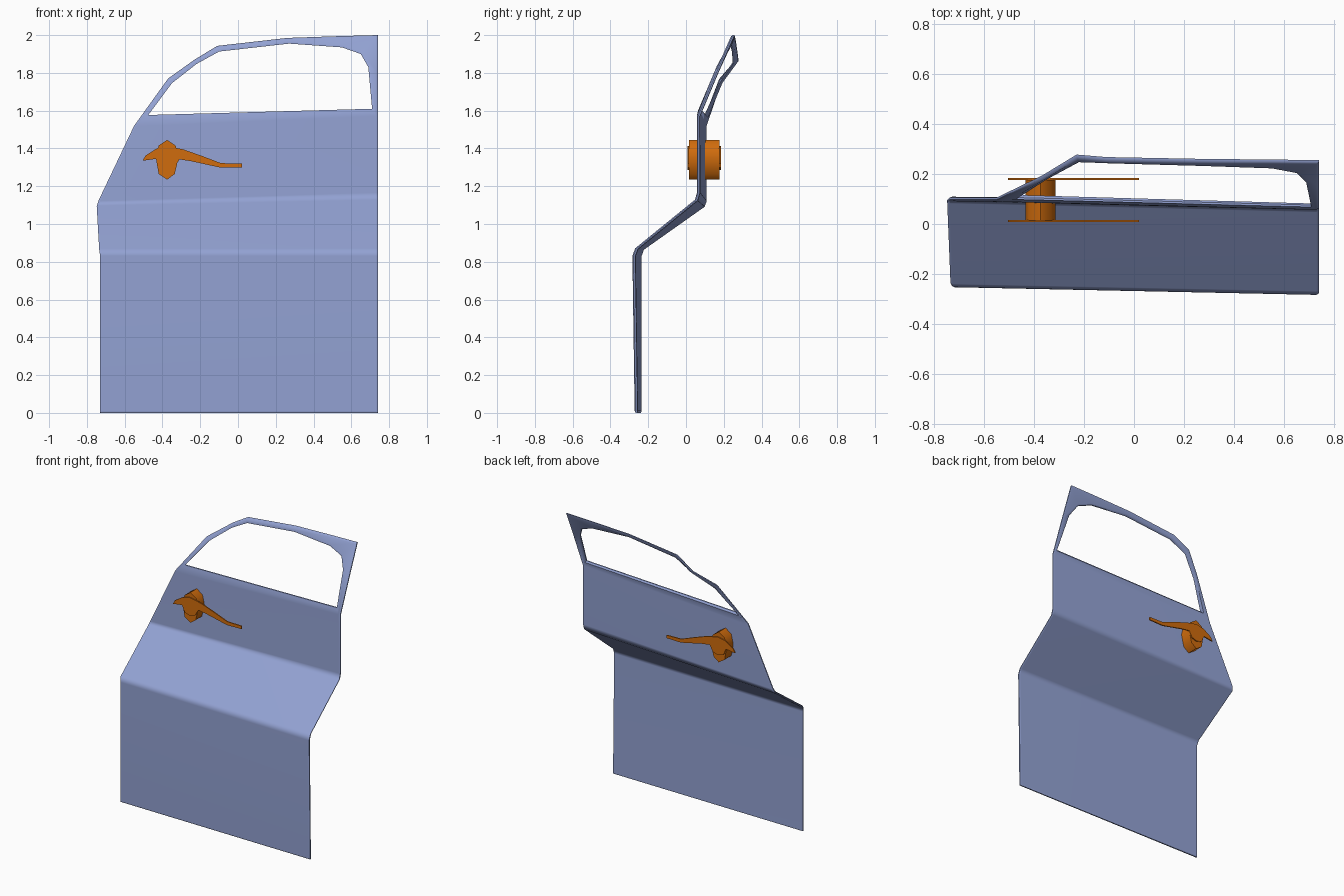
import bpy, bmesh

if "Cube" in bpy.data.objects:
    bpy.data.objects.remove(bpy.data.objects["Cube"])


def material(name, rgb):
    m = bpy.data.materials.new(name)
    m.diffuse_color = (*rgb, 1)
    m.use_nodes = True
    m.node_tree.nodes["Principled BSDF"].inputs["Base Color"].default_value = m.diffuse_color
    return m


def finish(bm, name, mat, angle):
    bmesh.ops.recalc_face_normals(bm, faces=bm.faces)
    me = bpy.data.meshes.new(name)
    bm.to_mesh(me)
    bm.free()
    me.materials.append(mat)
    ob = bpy.data.objects.new(name, me)
    bpy.context.collection.objects.link(ob)
    bpy.ops.object.select_all(action='DESELECT')
    ob.select_set(True)
    bpy.context.view_layer.objects.active = ob
    bpy.ops.object.shade_smooth_by_angle(angle=angle)
    return ob


def plate(name, outline, y0, y1, mat, angle=0.6):
    """Extrude an x/z outline from y0 to y1."""
    bm = bmesh.new()
    f = bm.faces.new([bm.verts.new((x, y0, z)) for x, z in outline])
    ext = bmesh.ops.extrude_face_region(bm, geom=[f], use_keep_orig=True)
    for v in ext['geom']:
        if isinstance(v, bmesh.types.BMVert):
            v.co.y = y1
    return finish(bm, name, mat, angle)


blue = material("panel_blue", (0.29, 0.36, 0.65))
orange = material("handle_orange", (0.63, 0.15, 0.004))

# Door skin: left/right ends of each fold line (x, y, z), bottom to top
rows = [((-.73, -.247, 0), (.74, -.266, 0)),
        ((-.73, -.247, .83), (.74, -.278, .83)),
        ((-.735, -.235, .865), (.74, -.264, .868)),
        ((-.748, .088, 1.095), (.74, .052, 1.125)),
        ((-.738, .098, 1.125), (.74, .064, 1.165))]
# Window frame: outer/inner pairs, from the rear belt round to the front belt
frame = [((.74, .064, 1.57), (.71, .068, 1.61)),
         ((.74, .165, 1.81), (.69, .165, 1.83)),
         ((.74, .248, 2.0), (.65, .205, 1.90)),
         ((.55, .25, 1.995), (.55, .224, 1.935)),
         ((.26, .253, 1.985), (.27, .233, 1.955)),
         ((-.11, .26, 1.943), (-.10, .243, 1.913)),
         ((-.23, .27, 1.87), (-.22, .248, 1.847)),
         ((-.37, .185, 1.77), (-.35, .178, 1.745)),
         ((-.55, .098, 1.52), (-.475, .098, 1.577))]

bm = bmesh.new()
R = [[bm.verts.new(p) for p in r] for r in rows]
F = [[bm.verts.new(p) for p in r] for r in frame]
R.append([F[-1][0], F[0][0]])
R.append([F[-1][1], F[0][1]])
front = [bm.faces.new((a[0], a[1], b[1], b[0])) for a, b in zip(R, R[1:])]
front += [bm.faces.new((a[0], b[0], b[1], a[1])) for a, b in zip(F, F[1:])]

# Give the skin its thickness, then chamfer the rims on both sides
ext = bmesh.ops.extrude_face_region(bm, geom=front, use_keep_orig=True)
for v in ext['geom']:
    if isinstance(v, bmesh.types.BMVert):
        v.co.y += .008
back = [f for f in ext['geom'] if isinstance(f, bmesh.types.BMFace)]
bmesh.ops.recalc_face_normals(bm, faces=bm.faces)
for side, depth in ((front, .006), (back, .004)):
    bmesh.ops.inset_region(bm, faces=side, thickness=.01, depth=depth,
                           use_even_offset=True)
door = finish(bm, "door_panel", blue, 0.65)
wn = door.modifiers.new("weighted", 'WEIGHTED_NORMAL')
wn.keep_sharp = True

# Handle: the same lever plate inside and outside, joined by a hub
lever = [(-.505, 1.335), (-.49, 1.362), (-.43, 1.40), (-.375, 1.412),
         (-.29, 1.395), (-.19, 1.36), (-.09, 1.322), (.02, 1.32),
         (.02, 1.30), (-.09, 1.298), (-.25, 1.333), (-.31, 1.342),
         (-.335, 1.30), (-.375, 1.287), (-.415, 1.30), (-.435, 1.345)]
hub = [(-.375, 1.445), (-.33, 1.415), (-.315, 1.35), (-.335, 1.265),
       (-.375, 1.235), (-.42, 1.265), (-.435, 1.35), (-.42, 1.415)]
plate("lever_outer", lever, .008, .016, orange)
plate("lever_inner", lever, .176, .184, orange)
plate("handle_hub", hub, .015, .177, orange, 0.9)
